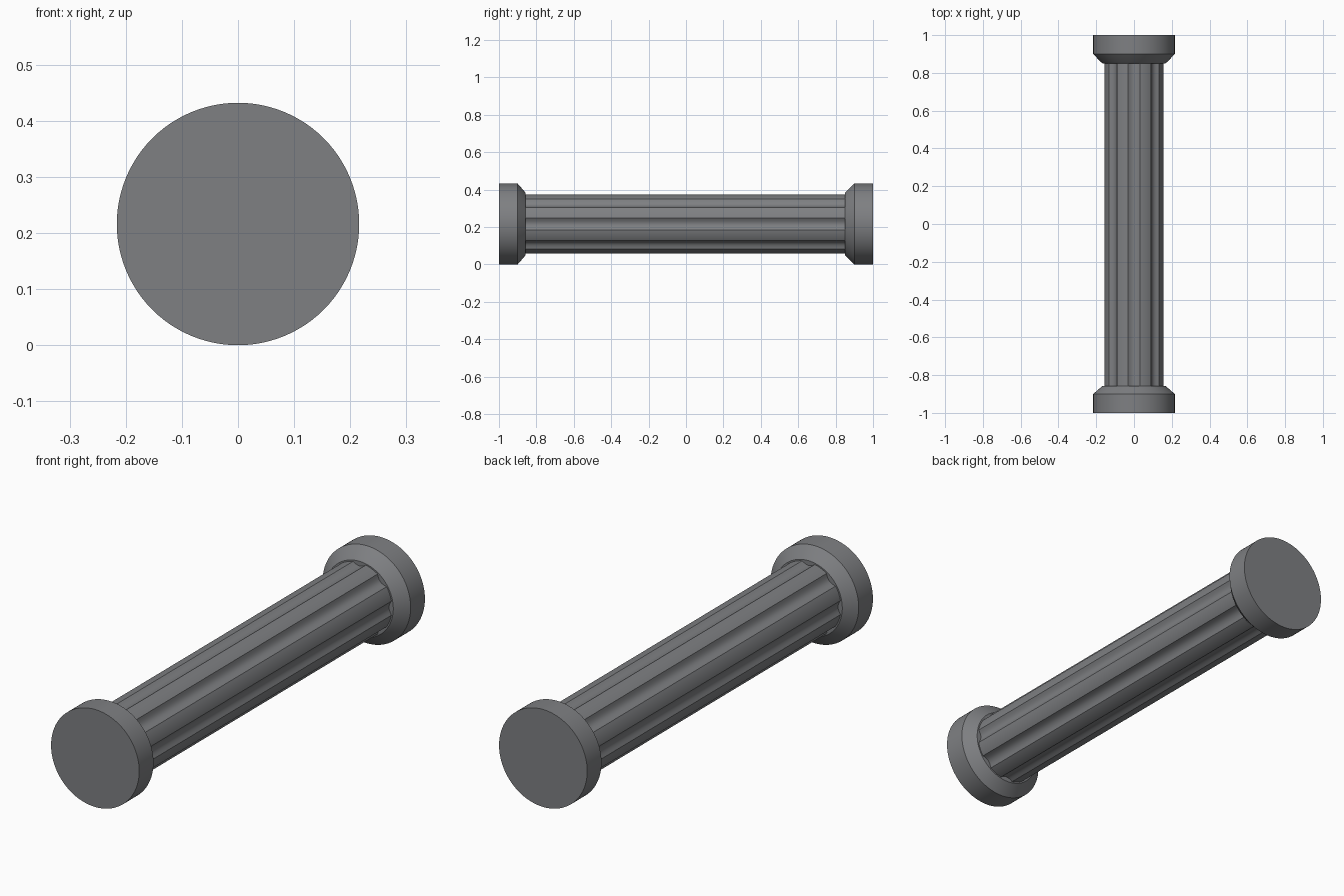
import bpy, bmesh
from math import pi, sin, cos, radians

if "Cube" in bpy.data.objects:
    bpy.data.objects.remove(bpy.data.objects["Cube"])

R_CAP, R_SHAFT, R_NECK = 0.216, 0.16, 0.166
FLUTES, DEPTH = 8, 0.015

dark = bpy.data.materials.new("dark_grey")
dark.diffuse_color = (0.21, 0.215, 0.225, 1)
dark.use_nodes = True
dark.node_tree.nodes["Principled BSDF"].inputs["Base Color"].default_value = dark.diffuse_color


def loft(name, sections, angle=20):
    """Skin closed rings of (x, z) points placed at successive y values."""
    bm = bmesh.new()
    rings = [[bm.verts.new((x, y, z + R_CAP)) for x, z in pts] for y, pts in sections]
    n = len(rings[0])
    for a, b in zip(rings, rings[1:]):
        for i in range(n):
            j = (i + 1) % n
            bm.faces.new((a[i], a[j], b[j], b[i]))
    bm.faces.new(rings[0])
    bm.faces.new(rings[-1])
    bmesh.ops.recalc_face_normals(bm, faces=bm.faces)
    me = bpy.data.meshes.new(name)
    bm.to_mesh(me)
    bm.free()
    me.materials.append(dark)
    ob = bpy.data.objects.new(name, me)
    bpy.context.collection.objects.link(ob)
    bpy.ops.object.select_all(action='DESELECT')
    ob.select_set(True)
    bpy.context.view_layer.objects.active = ob
    bpy.ops.object.shade_smooth_by_angle(angle=radians(angle))
    return ob


def circle(r, n=96):
    return [(r * cos(2 * pi * i / n), r * sin(2 * pi * i / n)) for i in range(n)]


def fluted(r, k=8):
    """Circle with concave grooves alternating with rounded lands."""
    pts = []
    step = 2 * pi / FLUTES
    for f in range(FLUTES):
        for i in range(2 * k):
            a = step * (f - 0.25 + i / (2 * k))
            t = min(i / k, 1)
            rr = r - DEPTH * (1 - (2 * t - 1) ** 2)
            pts.append((rr * cos(a), rr * sin(a)))
    return pts


# Fluted shaft
loft("shaft", [(-0.88, fluted(R_SHAFT)), (0.88, fluted(R_SHAFT))], 25)

# Chamfered end caps
for name, s, neck in (("front_cap", -1, 0.857), ("back_cap", 1, 0.85)):
    loft(name, [(s * y, circle(r)) for y, r in
                ((1.0, R_CAP), (0.9, R_CAP), (neck + 0.008, 0.176), (neck, R_NECK))])
